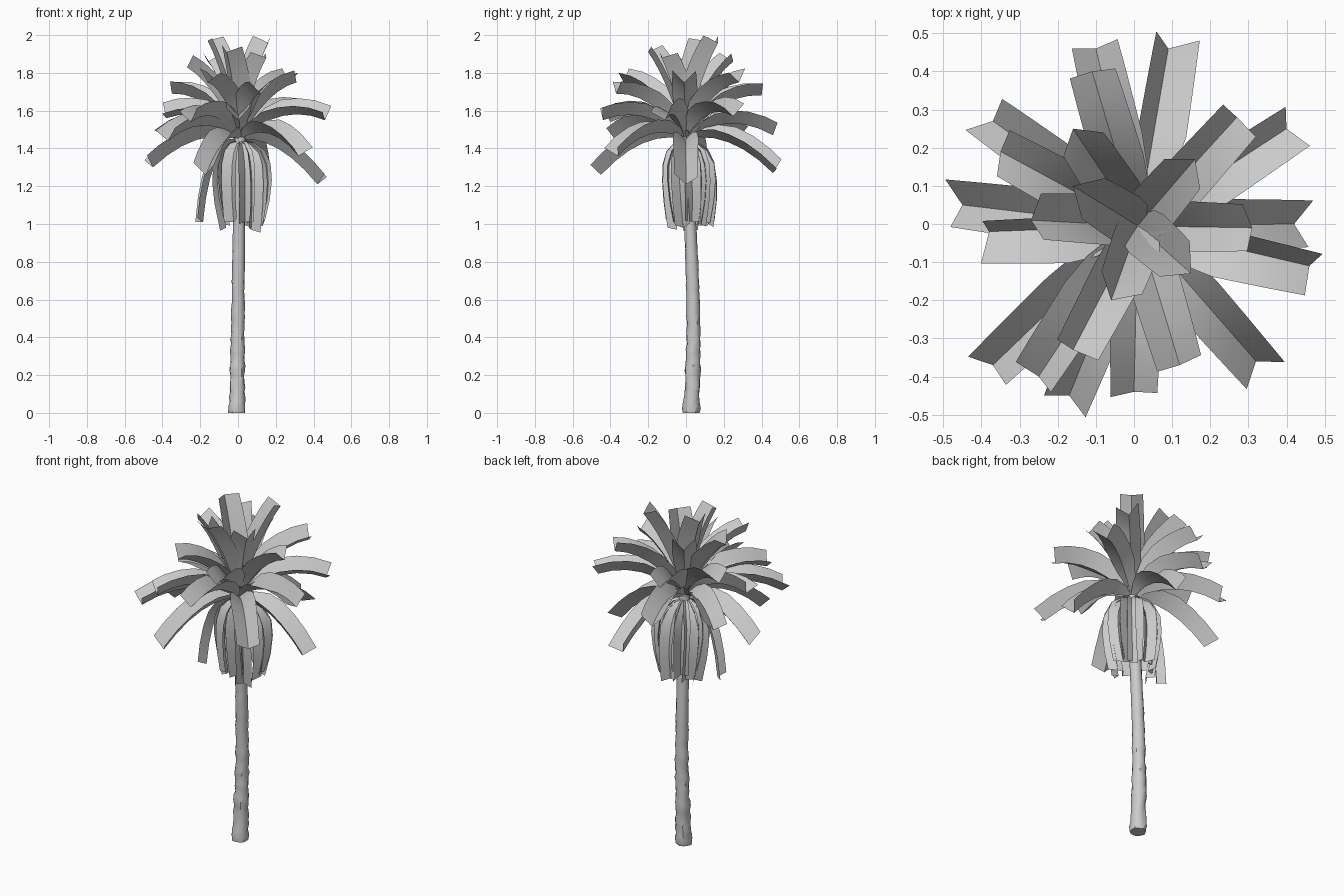
import bpy, bmesh, math, random
from mathutils import Vector, Quaternion

random.seed(7)
cube = bpy.data.objects.get("Cube")
if cube:
    bpy.data.objects.remove(cube, do_unlink=True)

grey = bpy.data.materials.new("plain grey")
grey.use_nodes = True
grey.diffuse_color = (0.6, 0.6, 0.6, 1)
grey.node_tree.nodes["Principled BSDF"].inputs["Base Color"].default_value = (0.6, 0.6, 0.6, 1)

CROWN = Vector((0.01, -0.005, 1.45))


def finish(bm, name, angle):
    """Turn a bmesh into a shaded object."""
    mesh = bpy.data.meshes.new(name)
    bm.to_mesh(mesh)
    bm.free()
    mesh.materials.append(grey)
    obj = bpy.data.objects.new(name, mesh)
    bpy.context.collection.objects.link(obj)
    bpy.ops.object.select_all(action="DESELECT")
    obj.select_set(True)
    bpy.context.view_layer.objects.active = obj
    bpy.ops.object.shade_smooth_by_angle(angle=math.radians(angle))


def add_frond(bm, start, bend, tip, half_width, fold=46, roll=0, steps=6):
    """Strip along a bent path, folded up into a gutter along its midrib."""
    out = Vector((tip.x - start.x, tip.y - start.y, 0)).normalized()
    side = Vector((-out.y, out.x, 0))
    ragged = [random.uniform(-0.03, 0.015) for _ in range(2)]
    rows = []
    for i in range(steps + 1):
        t = i / steps
        p = start * (1 - t) ** 2 + bend * (2 * t * (1 - t)) + tip * t * t
        along = ((bend - start) * (1 - t) + (tip - bend) * t).normalized()
        up = along.cross(side)
        # narrow stalk, quickly reaching full width
        w = half_width * (0.12 + 0.88 * min(1, t / 0.4) ** 0.8) * (1 - 0.12 * t * t)
        turn = Quaternion(along, math.radians(roll * min(1, 2 * t)))
        a = math.radians(fold)
        row = []
        for k in (-1, 0, 1):
            v = turn @ (side * (k * w * math.cos(a)) + up * (abs(k) * w * math.sin(a)))
            if i == steps and k:
                v += along * ragged[k > 0]
            row.append(bm.verts.new(p + v))
        rows.append(row)
    for a, b in zip(rows, rows[1:]):
        for k in range(2):
            bm.faces.new((a[k], b[k], b[k + 1], a[k + 1]))


# Trunk: lumpy leaning column, roughest near the ground
SIDES, RINGS = 12, 52
bm = bmesh.new()
rings = []
for i in range(RINGS + 1):
    t = i / RINGS
    z = 1.46 * t
    radius = 0.038 - 0.008 * t + 0.009 * math.exp(-9 * t)
    cx = -0.006 + 0.016 * t
    cy = 0.025 + 0.03 * math.sin(math.pi * t) * (1 - t) - 0.025 * t * t
    rough = 0.008 * max(0.2, 1 - 1.3 * t)
    swell = random.uniform(-rough, rough) * 0.4
    ring = []
    for s in range(SIDES):
        a = math.tau * s / SIDES
        r = radius + swell + random.uniform(-rough, rough) * 0.6
        lift = random.uniform(-rough, rough) if 0 < i < RINGS else 0
        ring.append(bm.verts.new((cx + r * math.cos(a), cy + r * math.sin(a), z + lift)))
    rings.append(ring)
for a, b in zip(rings, rings[1:]):
    for s in range(SIDES):
        n = (s + 1) % SIDES
        bm.faces.new((a[s], a[n], b[n], b[s]))
bm.faces.new(rings[0][::-1])
bm.faces.new(rings[-1])
finish(bm, "trunk", 40)

# Green crown: tip position and roll of each frond
TIPS = [
    (0.09, 0.46, 1.27, 18), (-0.10, 0.46, 1.47, 0), (-0.11, 0.4, 1.68, 0),
    (-0.16, 0.25, 1.86, 0), (-0.37, 0.27, 1.45, 0), (-0.35, 0.19, 1.69, 0),
    (-0.45, 0.05, 1.3, 0), (-0.38, -0.02, 1.56, -25), (-0.27, 0.01, 1.83, 10),
    (-0.16, 0.1, 1.97, 0), (-0.37, -0.37, 1.44, 0), (-0.25, -0.40, 1.54, 10),
    (-0.17, -0.45, 1.26, 0), (-0.16, -0.33, 1.75, -10), (-0.06, -0.2, 1.91, -10),
    (0.0, -0.44, 1.55, 0), (0.12, -0.37, 1.69, 0), (0.32, -0.36, 1.36, 5),
    (0.46, -0.11, 1.55, 18), (0.31, -0.01, 1.75, 0), (0.42, 0.0, 1.21, 0),
    (0.4, 0.25, 1.57, 10), (0.27, 0.28, 1.75, 10), (0.16, 0.17, 1.96, 0),
    (0.15, -0.13, 1.88, 0),
]
bm = bmesh.new()
for x, y, z, roll in TIPS:
    tip = Vector((x, y, z))
    reach = math.hypot(x, y)
    bend = (CROWN + tip) / 2
    bend.z += 0.05 + 0.2 * reach
    add_frond(bm, CROWN, bend, tip, 0.1, roll=roll)
# Young spears at the heart of the crown
for k in range(6):
    a = math.tau * k / 6 + 0.4
    out = Vector((math.cos(a), math.sin(a), 0))
    tip = CROWN + out * 0.08 + Vector((0, 0, 0.03 + 0.03 * (k % 3)))
    add_frond(bm, CROWN, CROWN + out * 0.04 + Vector((0, 0, 0.04)), tip, 0.025, steps=4)
finish(bm, "crown_fronds", 25)

# Dry skirt: fronds hanging down around the trunk
COUNT = 12
bm = bmesh.new()
for k in range(COUNT):
    a = math.tau * (k + random.uniform(-0.25, 0.25)) / COUNT
    out = Vector((math.cos(a), math.sin(a) * 0.82, 0))
    r = random.uniform(0.07, 0.12)
    centre = Vector((0.025, 0.025, 0))
    tip = centre + out * r + Vector((0, 0, random.uniform(0.96, 1.04)))
    bend = centre + out * 0.185 + Vector((0, 0, 1.4))
    add_frond(bm, CROWN - Vector((0, 0, 0.01)), bend, tip, 0.058, fold=38,
              roll=random.uniform(-25, 25))
# One hanging frond swings wider than the rest
add_frond(bm, CROWN, Vector((-0.15, -0.02, 1.42)), Vector((-0.185, -0.03, 1.01)), 0.058)
finish(bm, "dry_skirt", 25)
